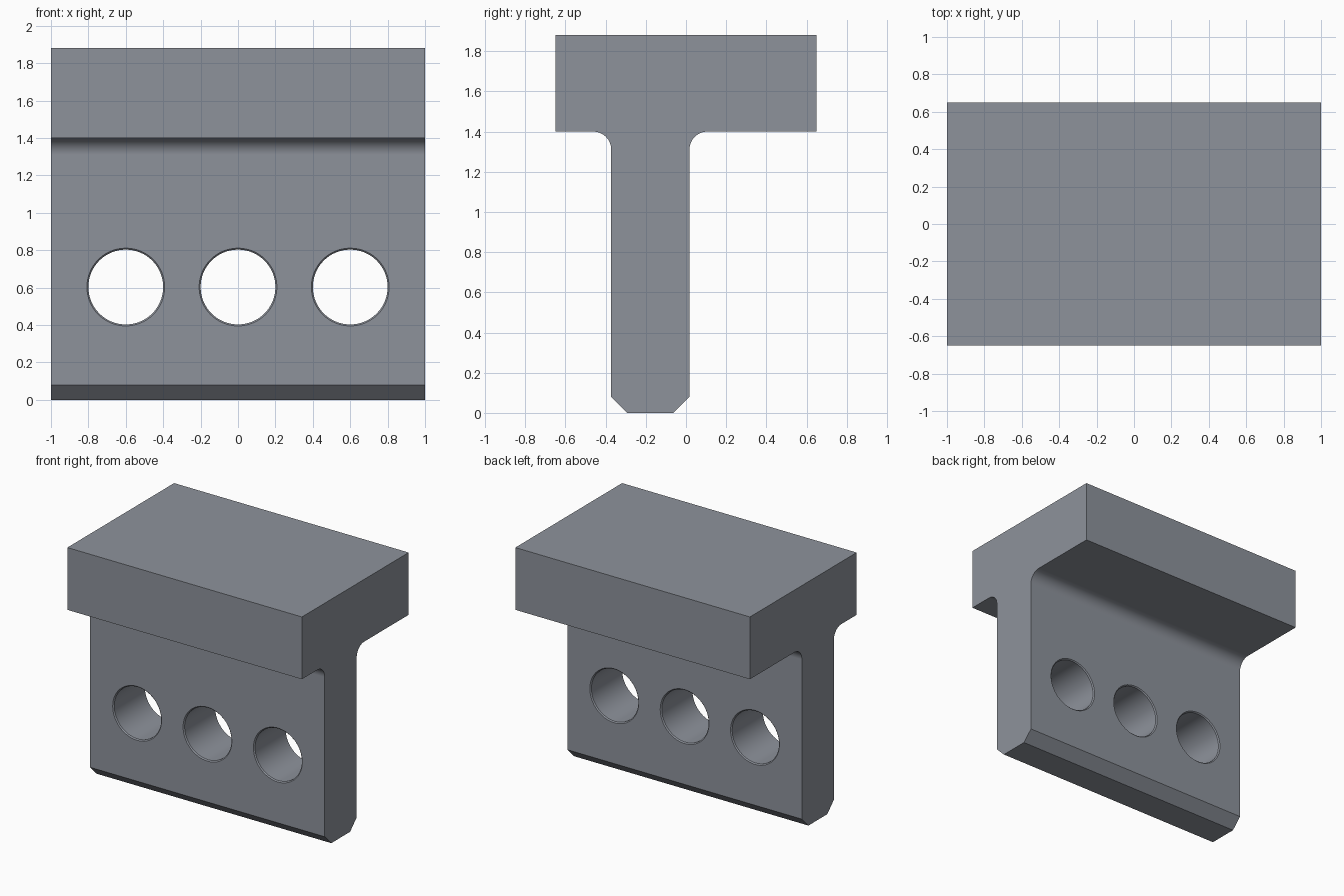
import bpy, bmesh, math

if "Cube" in bpy.data.objects:
    bpy.data.objects.remove(bpy.data.objects["Cube"])

# Main dimensions
HALF_X = 1.0
HEAD_Y, HEAD_LOW, TOP = 0.65, 1.40, 1.88
WEB_FRONT, WEB_BACK = -0.372, 0.017
FILLET, CHAMFER = 0.09, 0.08
HOLE_R, HOLE_RIM, HOLE_Z = 0.2, 0.008, 0.603

steel = bpy.data.materials.new("steel grey")
steel.diffuse_color = (0.27, 0.29, 0.33, 1)
steel.use_nodes = True
steel.node_tree.nodes["Principled BSDF"].inputs["Base Color"].default_value = steel.diffuse_color


def make_object(name, bm):
    bmesh.ops.recalc_face_normals(bm, faces=bm.faces)
    mesh = bpy.data.meshes.new(name)
    bm.to_mesh(mesh)
    bm.free()
    mesh.materials.append(steel)
    obj = bpy.data.objects.new(name, mesh)
    bpy.context.collection.objects.link(obj)
    return obj


def arc(cy, cz, r, start, end, steps=12):
    angles = [math.radians(start + (end - start) * i / steps) for i in range(steps + 1)]
    return [(cy + r * math.cos(a), cz + r * math.sin(a)) for a in angles]


# T-shaped cross-section: chamfered foot, web, fillets and head
profile = [(WEB_FRONT + CHAMFER, 0), (WEB_BACK - CHAMFER, 0), (WEB_BACK, CHAMFER)]
profile += arc(WEB_BACK + FILLET, HEAD_LOW - FILLET, FILLET, 180, 90)
profile += [(HEAD_Y, HEAD_LOW), (HEAD_Y, TOP), (-HEAD_Y, TOP), (-HEAD_Y, HEAD_LOW)]
profile += arc(WEB_FRONT - FILLET, HEAD_LOW - FILLET, FILLET, 90, 0)
profile += [(WEB_FRONT, CHAMFER)]

bm = bmesh.new()
face = bm.faces.new([bm.verts.new((-HALF_X, y, z)) for y, z in profile])
ext = bmesh.ops.extrude_face_region(bm, geom=[face])
bmesh.ops.translate(bm, vec=(2 * HALF_X, 0, 0),
                    verts=[v for v in ext["geom"] if isinstance(v, bmesh.types.BMVert)])
bar = make_object("t_bar", bm)


# Hole cutter: a turned pin that flares at both faces of the web
def hole_cutter(x, sides=64):
    over = 0.02
    stations = [(WEB_FRONT - over, HOLE_R + HOLE_RIM + over),
                (WEB_FRONT + HOLE_RIM, HOLE_R),
                (WEB_BACK - HOLE_RIM, HOLE_R),
                (WEB_BACK + over, HOLE_R + HOLE_RIM + over)]
    bm = bmesh.new()
    rings = [[bm.verts.new((x + r * math.cos(2 * math.pi * i / sides), y,
                            HOLE_Z + r * math.sin(2 * math.pi * i / sides)))
              for i in range(sides)] for y, r in stations]
    for a, b in zip(rings, rings[1:]):
        for i in range(sides):
            j = (i + 1) % sides
            bm.faces.new((a[i], a[j], b[j], b[i]))
    bm.faces.new(rings[0])
    bm.faces.new(rings[-1])
    cutter = make_object("hole_cutter", bm)
    cutter.hide_render = True
    return cutter


# Three bolt holes through the web
bpy.context.view_layer.objects.active = bar
for x in (-0.6, 0, 0.6):
    cutter = hole_cutter(x)
    cut = bar.modifiers.new("bolt_hole", 'BOOLEAN')
    cut.operation, cut.solver, cut.object = 'DIFFERENCE', 'EXACT', cutter
    bpy.ops.object.modifier_apply(modifier=cut.name)
    bpy.data.objects.remove(cutter)

# Smooth fillets and bores, flat faces elsewhere
bar.select_set(True)
bpy.ops.object.shade_smooth_by_angle(angle=math.radians(30))
weighted = bar.modifiers.new("flat_faces", 'WEIGHTED_NORMAL')
weighted.keep_sharp = True
